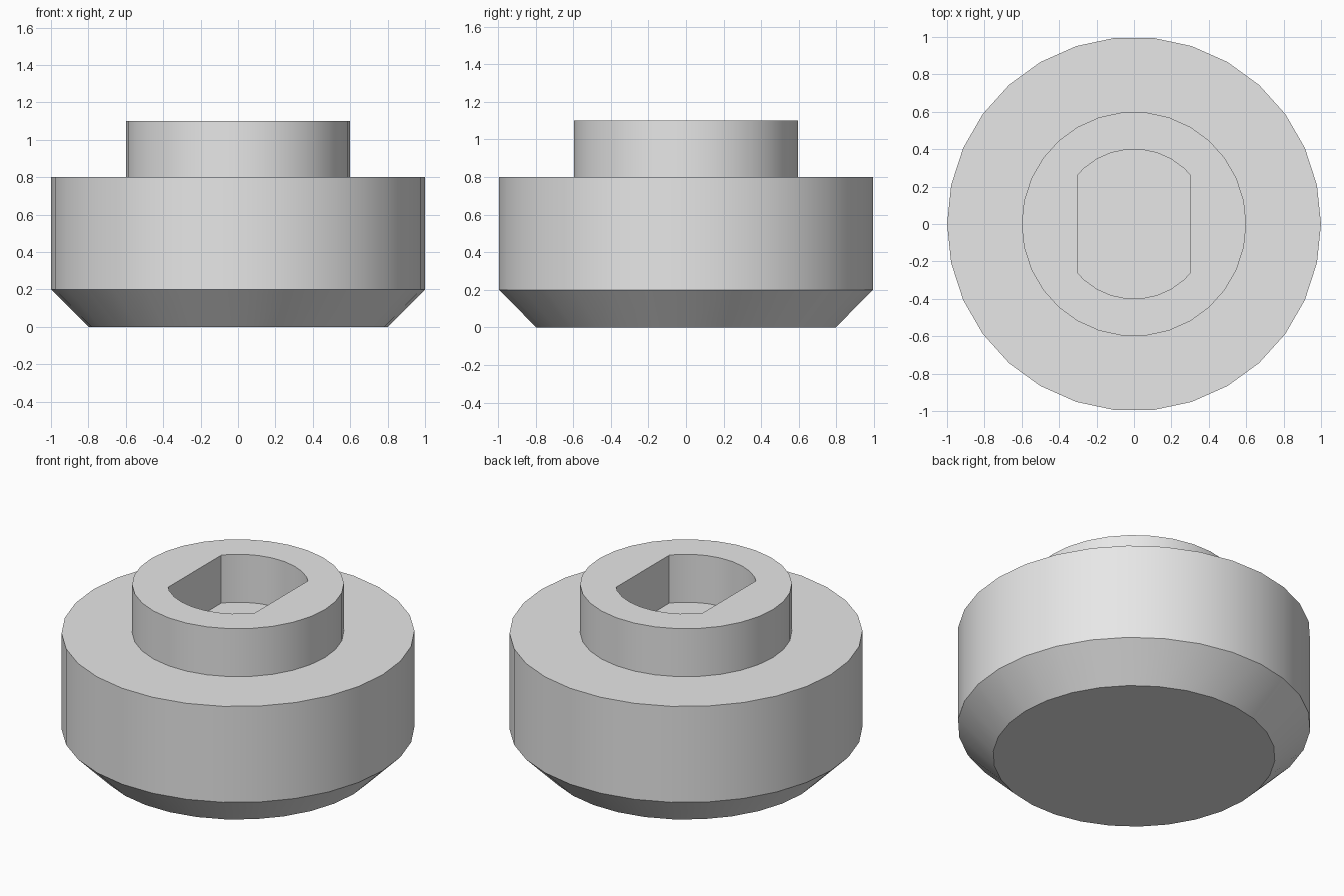
import bpy
import bmesh
from math import cos, sin, pi, radians, copysign

SIDES = 30
SLOT_HALF, SLOT_CORNER = 0.3, 0.262

cube = bpy.data.objects.get("Cube")
if cube:
    bpy.data.objects.remove(cube)

grey = bpy.data.materials.new("light_grey")
grey.use_nodes = True
colour = (0.8, 0.8, 0.8, 1)
grey.diffuse_color = colour
grey.node_tree.nodes["Principled BSDF"].inputs["Base Color"].default_value = colour


def circle(radius):
    return [(radius * cos(2 * pi * i / SIDES), radius * sin(2 * pi * i / SIDES))
            for i in range(SIDES)]


def slot(radius):
    """Circle with two flats facing -x and +x."""
    points = []
    for x, y in circle(radius):
        if abs(x) > SLOT_HALF:
            x = copysign(SLOT_HALF, x)
            # the last point on each flat moves out to the slot corner
            if abs(y) > 0.2:
                y = copysign(SLOT_CORNER, y)
        points.append((x, y))
    return points


# Rings from the base, up the chamfer, body and collar, then down into the slot
sections = [
    (circle(0.8), 0.0),
    (circle(1.0), 0.2),
    (circle(1.0), 0.8),
    (circle(0.6), 0.8),
    (circle(0.6), 1.1),
    (slot(0.4), 1.1),
    (slot(0.4), 0.8),
]

bm = bmesh.new()
rings = [[bm.verts.new((x, y, z)) for x, y in points] for points, z in sections]
for lower, upper in zip(rings, rings[1:]):
    for i in range(SIDES):
        j = (i + 1) % SIDES
        bm.faces.new((lower[i], lower[j], upper[j], upper[i]))

# Base and slot floor
bm.faces.new(rings[0][::-1])
bm.faces.new(rings[-1])
bmesh.ops.recalc_face_normals(bm, faces=bm.faces)

mesh = bpy.data.meshes.new("slotted_round_foot")
bm.to_mesh(mesh)
bm.free()
mesh.materials.append(grey)
foot = bpy.data.objects.new("slotted_round_foot", mesh)
bpy.context.collection.objects.link(foot)

# Smooth round walls with crisp rims
bpy.ops.object.select_all(action="DESELECT")
foot.select_set(True)
bpy.context.view_layer.objects.active = foot
bpy.ops.object.shade_smooth_by_angle(angle=radians(30))
